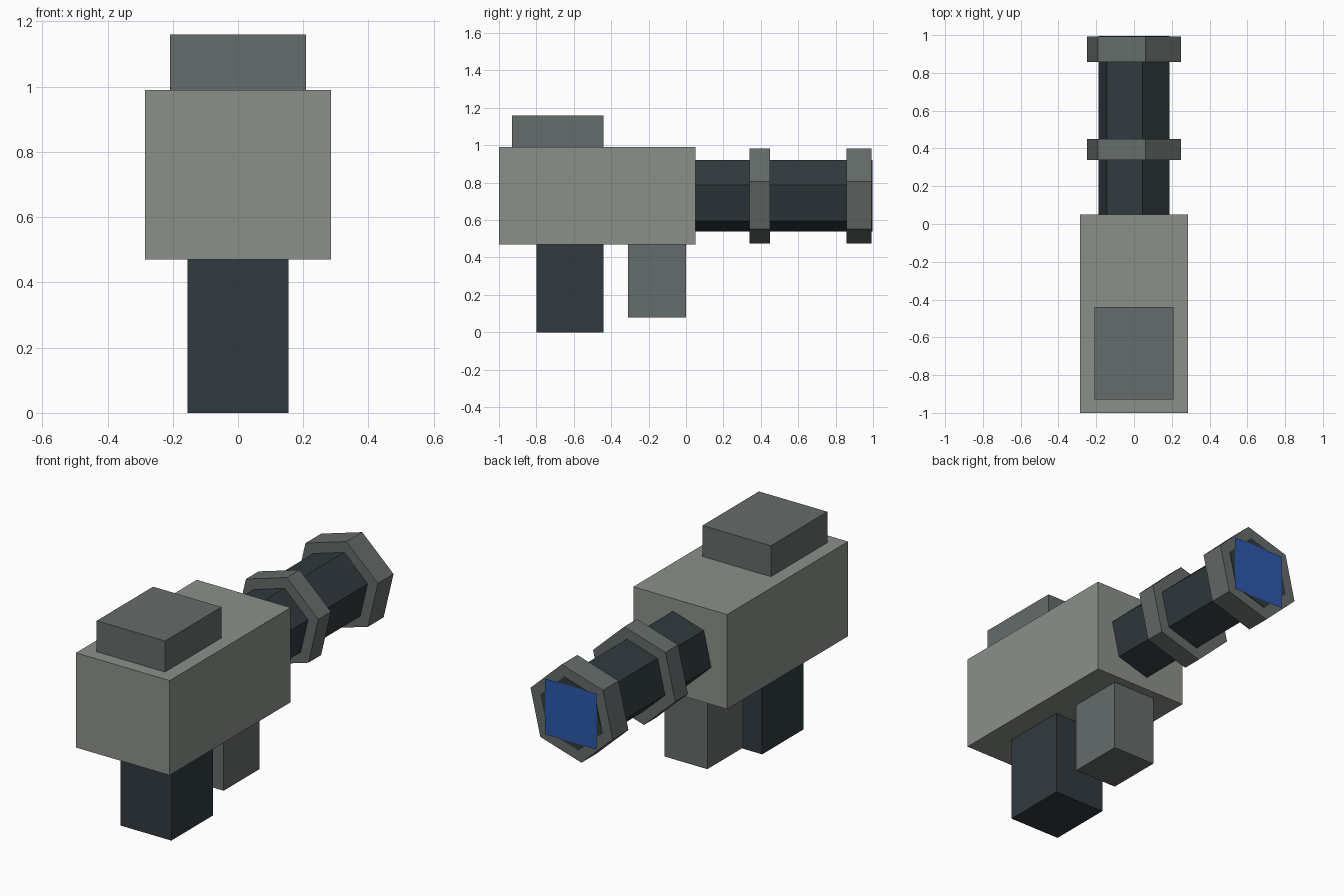
import bpy
import bmesh
from math import cos, sin, radians

if "Cube" in bpy.data.objects:
    bpy.data.objects.remove(bpy.data.objects["Cube"])


def material(name, rgb):
    mat = bpy.data.materials.new(name)
    mat.diffuse_color = (*rgb, 1)
    mat.use_nodes = True
    mat.node_tree.nodes["Principled BSDF"].inputs["Base Color"].default_value = mat.diffuse_color
    return mat


PALE = material("pale_grey", (0.26, 0.28, 0.25))
MID = material("mid_grey", (0.13, 0.15, 0.145))
DARK = material("dark_slate", (0.03, 0.042, 0.05))
BLUE = material("lens_blue", (0.025, 0.10, 0.42))


def extrude_y(name, profile, y0, y1, mat):
    """Extrude an x/z profile along y; a single face when y0 == y1."""
    bm = bmesh.new()
    face = bm.faces.new([bm.verts.new((x, y0, z)) for x, z in profile])
    if y1 != y0:
        geom = bmesh.ops.extrude_face_region(bm, geom=[face], use_keep_orig=True)["geom"]
        moved = [g for g in geom if isinstance(g, bmesh.types.BMVert)]
        bmesh.ops.translate(bm, verts=moved, vec=(0, y1 - y0, 0))
        bmesh.ops.recalc_face_normals(bm, faces=bm.faces)
    mesh = bpy.data.meshes.new(name)
    bm.to_mesh(mesh)
    bm.free()
    mesh.materials.append(mat)
    obj = bpy.data.objects.new(name, mesh)
    bpy.context.collection.objects.link(obj)
    return obj


def rect(half_width, z0, z1):
    # this winding faces +y
    return [(-half_width, z0), (-half_width, z1), (half_width, z1), (half_width, z0)]


def hexagon(radius, z=0.73, tilt=16.7):
    angles = [radians(tilt + 60 * i) for i in range(6)]
    return [(radius * cos(a), z + radius * sin(a)) for a in angles]


# Housing, raised top block and the two grips
extrude_y("main_housing", rect(0.285, 0.47, 0.99), -1.0, 0.05, PALE)
extrude_y("top_block", rect(0.208, 0.99, 1.16), -0.93, -0.44, MID)
extrude_y("rear_grip", rect(0.155, 0.0, 0.47), -0.80, -0.44, DARK)
extrude_y("front_grip", rect(0.13, 0.08, 0.47), -0.31, 0.0, MID)

# Six-sided barrel with two collars
extrude_y("barrel", hexagon(0.196), 0.05, 0.996, DARK)
for name, y0, y1 in (("middle_collar", 0.34, 0.45), ("end_collar", 0.857, 0.993)):
    extrude_y(name, hexagon(0.261), y0, y1, MID)

# Flat blue lens panel over the barrel end
extrude_y("lens_panel", rect(0.156, 0.577, 0.883), 1.0, 1.0, BLUE)
